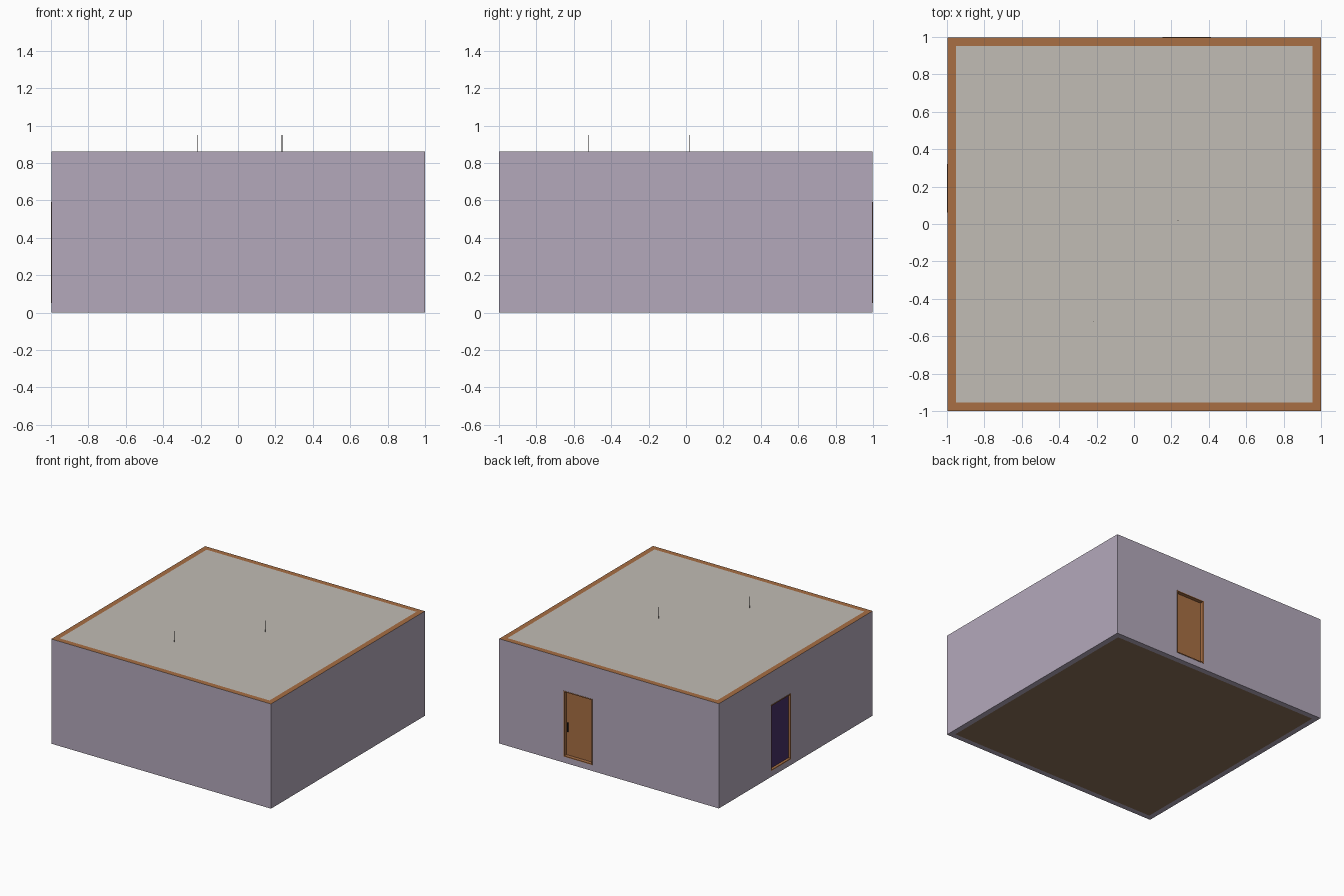
import bpy, bmesh, math
from mathutils import Matrix

if "Cube" in bpy.data.objects:
    bpy.data.objects.remove(bpy.data.objects["Cube"])


def mat(name, r, g, b):
    # sRGB 0-255 to linear
    lin = [((c / 255 + 0.055) / 1.055) ** 2.4 for c in (r, g, b)]
    m = bpy.data.materials.new(name)
    m.diffuse_color = (*lin, 1)
    m.use_nodes = True
    m.node_tree.nodes["Principled BSDF"].inputs["Base Color"].default_value = m.diffuse_color
    return m


LILAC = mat("lilac wall", 180, 169, 187)
BROWN = mat("warm wood", 168, 111, 68)
GREY = mat("warm grey ceiling", 193, 188, 181)
FLOOR = mat("dull floor wood", 138, 111, 87)
PURPLE = mat("deep purple", 72, 48, 104)
DARK = mat("dark metal", 48, 42, 42)


def finish(name, bm, *mats):
    me = bpy.data.meshes.new(name)
    bm.to_mesh(me)
    bm.free()
    for m in mats:
        me.materials.append(m)
    ob = bpy.data.objects.new(name, me)
    bpy.context.collection.objects.link(ob)
    return ob


def add_box(bm, lo, hi):
    size = [h - l for l, h in zip(lo, hi)]
    mid = [(h + l) / 2 for l, h in zip(lo, hi)]
    bmesh.ops.create_cube(bm, size=1, matrix=Matrix.Translation(mid) @ Matrix.Diagonal((*size, 1)))


def box(name, lo, hi, *mats):
    bm = bmesh.new()
    add_box(bm, lo, hi)
    return finish(name, bm, *mats)


H, T, OUT = 0.86, 0.045, 0.003      # wall height, wall thickness, frame overhang
X0, X1, Y0, Y1 = -1 + OUT, 1, -1, 1 - OUT

# Walls: lilac shell with a wooden top edge
bm = bmesh.new()
add_box(bm, (X0, Y0, 0), (X1, Y1, H))
bm.normal_update()
for f in bm.faces:
    f.material_index = 1 if f.normal.z > 0.5 else 0
walls = finish("walls", bm, LILAC, BROWN)


def cut(name, lo, hi):
    c = box(name, lo, hi, LILAC)
    c.hide_render = True
    c.hide_viewport = True
    c.display_type = 'WIRE'
    mod = walls.modifiers.new(name, 'BOOLEAN')
    mod.operation = 'DIFFERENCE'
    mod.solver = 'EXACT'
    mod.object = c


cut("room_cutter", (X0 + T, Y0 + T, -0.2), (X1 - T, Y1 - T, H + 0.2))

# Ceiling and floor slabs, flush inside the walls
box("ceiling", (X0 + T, Y0 + T, H - 0.03), (X1 - T, Y1 - T, H), GREY)
box("floor", (X0 + T, Y0 + T, 0), (X1 - T, Y1 - T, 0.05), FLOOR)

# Doorways: u runs along the wall, d is depth from the frame face inward
Z0, Z1, BAR = 0.05, 0.59, 0.007


def doorway(name, to_world, u0, u1, recess, panel_mat):
    def ends(u_lo, u_hi, d_lo, d_hi, z_lo, z_hi):
        a, b = to_world(u_lo, d_lo), to_world(u_hi, d_hi)
        lo = (min(a[0], b[0]), min(a[1], b[1]), z_lo)
        hi = (max(a[0], b[0]), max(a[1], b[1]), z_hi)
        return lo, hi

    cut(name + "_cutter", *ends(u0, u1, -0.05, T + 0.05, Z0, Z1))
    deep = T + 2 * OUT
    bm = bmesh.new()
    add_box(bm, *ends(u0, u0 + BAR, 0, deep, Z0, Z1))
    add_box(bm, *ends(u1 - BAR, u1, 0, deep, Z0, Z1))
    add_box(bm, *ends(u0 + BAR, u1 - BAR, 0, deep, Z0, Z0 + BAR))
    add_box(bm, *ends(u0 + BAR, u1 - BAR, 0, deep, Z1 - BAR, Z1))
    finish(name + "_frame", bm, BROWN)
    box(name + "_panel", *ends(u0 + BAR, u1 - BAR, recess, recess + 0.015, Z0 + BAR, Z1 - BAR), panel_mat)
    return ends


back = doorway("back_door", lambda u, d: (u, 1 - d), 0.153, 0.413, 0.03, BROWN)
doorway("side_door", lambda u, d: (-1 + d, u), 0.062, 0.322, 0.022, PURPLE)

# Handle on the back door
box("back_door_handle", *back(0.389, 0.395, 0.02, 0.031, 0.25, 0.325), DARK)

# Thin cords rising through the ceiling
for i, (x, y) in enumerate(((-0.215, -0.52), (0.235, 0.02))):
    bm = bmesh.new()
    bmesh.ops.create_cone(bm, cap_ends=True, segments=8, radius1=0.002, radius2=0.002, depth=0.25,
                          matrix=Matrix.Translation((x, y, 0.825)))
    finish(f"cord_{i + 1}", bm, DARK)
